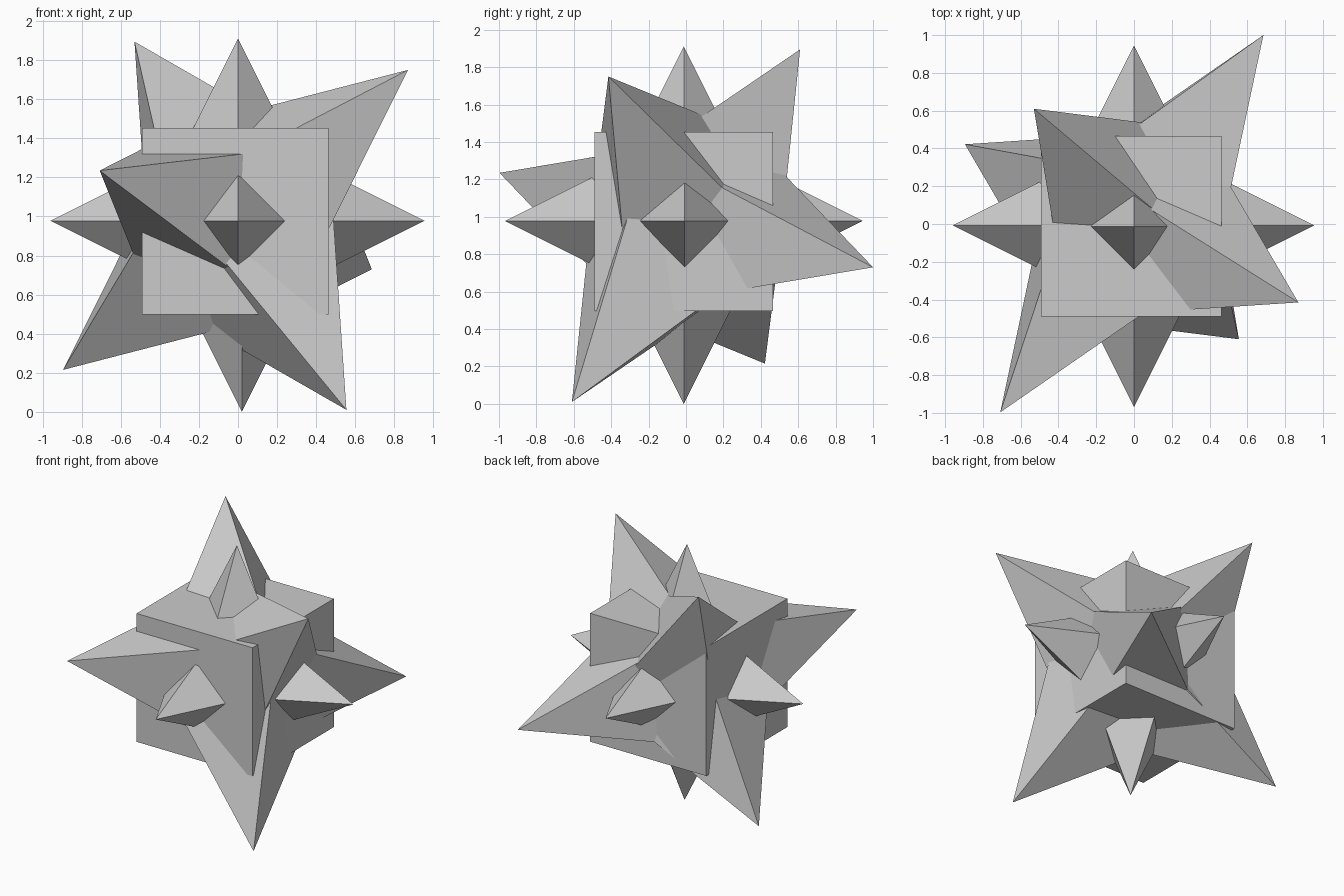
import bpy
from mathutils import Vector

if "Cube" in bpy.data.objects:
    bpy.data.objects.remove(bpy.data.objects["Cube"])


def spike(name, tip, direction, side, height):
    """Four-sided pyramid whose base half-diagonal is half its height."""
    tip = Vector(tip)
    d = Vector(direction).normalized()
    u = Vector(side).normalized()
    u = (u - d * u.dot(d)).normalized()
    v = d.cross(u)
    c = tip - d * height
    r = height / 2
    verts = [c + u * r, c + v * r, c - u * r, c - v * r, tip]
    faces = [(i, (i + 1) % 4, 4) for i in range(4)] + [(3, 2, 1, 0)]
    mesh = bpy.data.meshes.new(name)
    mesh.from_pydata(verts, [], faces)
    obj = bpy.data.objects.new(name, mesh)
    bpy.context.collection.objects.link(obj)
    return obj


# Central cube
bpy.ops.mesh.primitive_cube_add(size=0.955, location=(-0.015, -0.012, 0.985))
bpy.context.object.name = "core_cube"

# Six small spikes along the main axes
X, Y, Z = Vector((1, 0, 0)), Vector((0, 1, 0)), Vector((0, 0, 1))
small = [
    ("right", (0.955, -0.007, 0.988), X, Y),
    ("left", (-0.96, -0.007, 0.988), -X, Y),
    ("back", (0, 0.945, 0.988), Y, Z),
    ("front", (0, -0.968, 0.988), -Y, Z),
    ("top", (0, -0.012, 1.92), Z, X),
    ("bottom", (0.02, -0.012, 0.01), -Z, X),
]
for label, tip, d, s in small:
    spike("small_spike_" + label, tip, d, s, 0.957)

# Six large spikes along a tilted set of perpendicular axes
B = Vector((1.765, -0.835, 1.535)).normalized()
C = Vector((-1.395, -1.995, 0.505)).normalized()
A = C.cross(B).normalized()
large = [
    ("upper_back", (-0.53, 0.61, 1.905), A, B),
    ("lower_front", (0.555, -0.61, 0.02), -A, B),
    ("upper_right", (0.87, -0.415, 1.76), B, C),
    ("lower_left", (-0.895, 0.422, 0.225), -B, C),
    ("front_left", (-0.708, -0.997, 1.245), C, A),
    ("back_right", (0.685, 1.0, 0.74), -C, A),
]
for label, tip, d, s in large:
    spike("large_spike_" + label, tip, d, s, 1.245)

# Rest the lowest tip on the ground
bpy.context.view_layer.update()
for obj in bpy.context.collection.objects:
    obj.location.z -= 0.01
